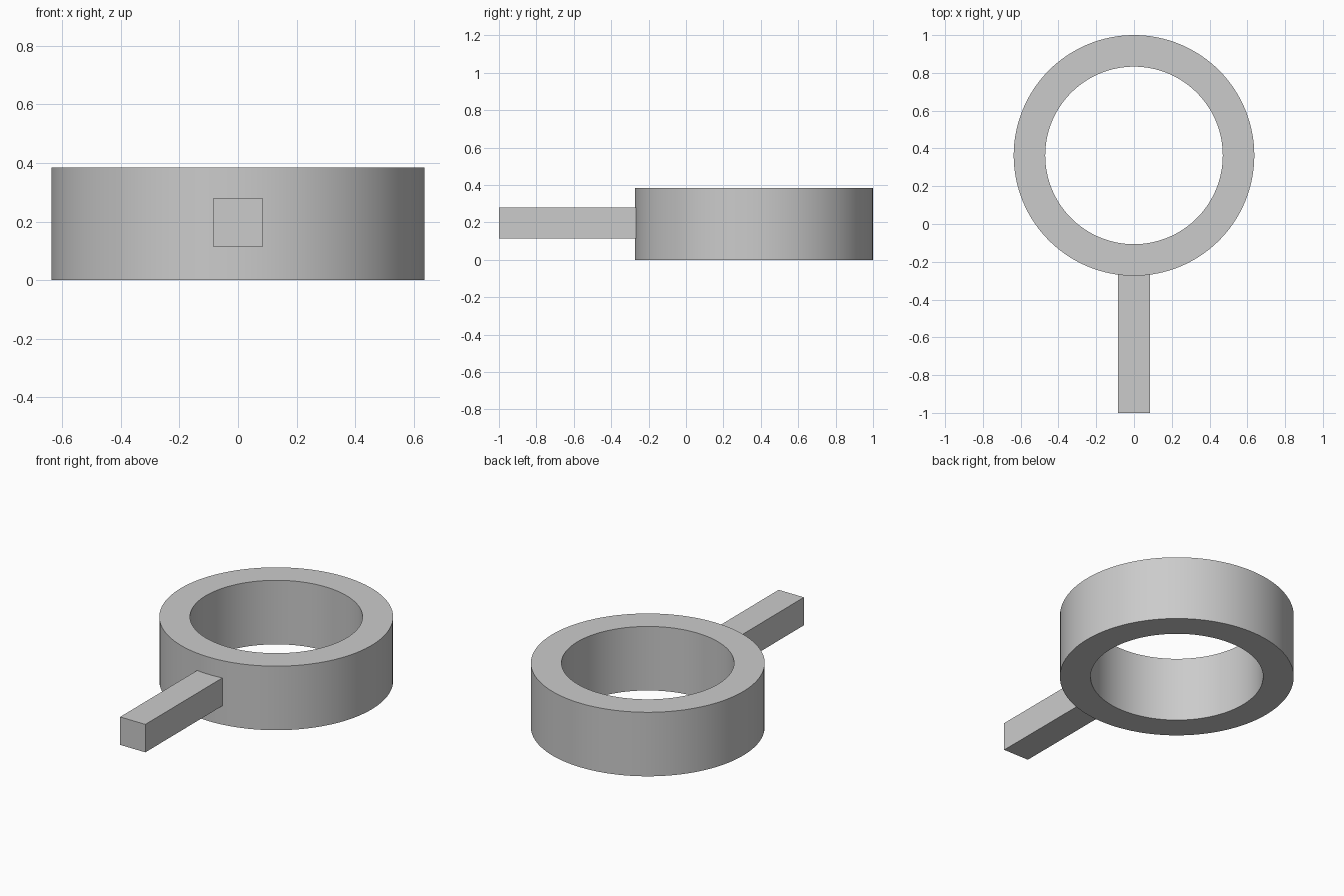
import bpy, bmesh, math
from mathutils import Matrix, Vector

cube = bpy.data.objects.get("Cube")
if cube:
    bpy.data.objects.remove(cube, do_unlink=True)

RING_Y, OUTER, INNER, HEIGHT = 0.363, 0.637, 0.47, 0.385
BAR, BAR_Z = 0.168, 0.197

grey = bpy.data.materials.new("light grey")
grey.use_nodes = True
grey.diffuse_color = (0.6, 0.6, 0.6, 1)
grey.node_tree.nodes["Principled BSDF"].inputs["Base Color"].default_value = grey.diffuse_color


def add_object(name, bm):
    bmesh.ops.recalc_face_normals(bm, faces=bm.faces)
    mesh = bpy.data.meshes.new(name)
    bm.to_mesh(mesh)
    bm.free()
    mesh.materials.append(grey)
    obj = bpy.data.objects.new(name, mesh)
    bpy.context.collection.objects.link(obj)
    return obj


# Ring: rectangular section spun around a vertical axis
bm = bmesh.new()
section = [(INNER, 0), (OUTER, 0), (OUTER, HEIGHT), (INNER, HEIGHT)]
verts = [bm.verts.new((r, 0, z)) for r, z in section]
edges = [bm.edges.new((verts[i], verts[(i + 1) % 4])) for i in range(4)]
bmesh.ops.spin(bm, geom=verts + edges, cent=(0, 0, 0), axis=(0, 0, 1),
               angle=math.tau, steps=128, use_merge=True)
bmesh.ops.remove_doubles(bm, verts=bm.verts, dist=0.0001)
ring = add_object("ring", bm)
ring.location.y = RING_Y
bpy.ops.object.select_all(action="DESELECT")
ring.select_set(True)
bpy.context.view_layer.objects.active = ring
bpy.ops.object.shade_smooth_by_angle(angle=math.radians(30))

# Handle: square bar running from the front end into the ring wall
bm = bmesh.new()
front, back = -1.0, -0.22
bmesh.ops.create_cube(bm, size=1, matrix=Matrix.LocRotScale(
    Vector((0, (front + back) / 2, BAR_Z)), None, Vector((BAR, back - front, BAR))))
add_object("handle", bm)
